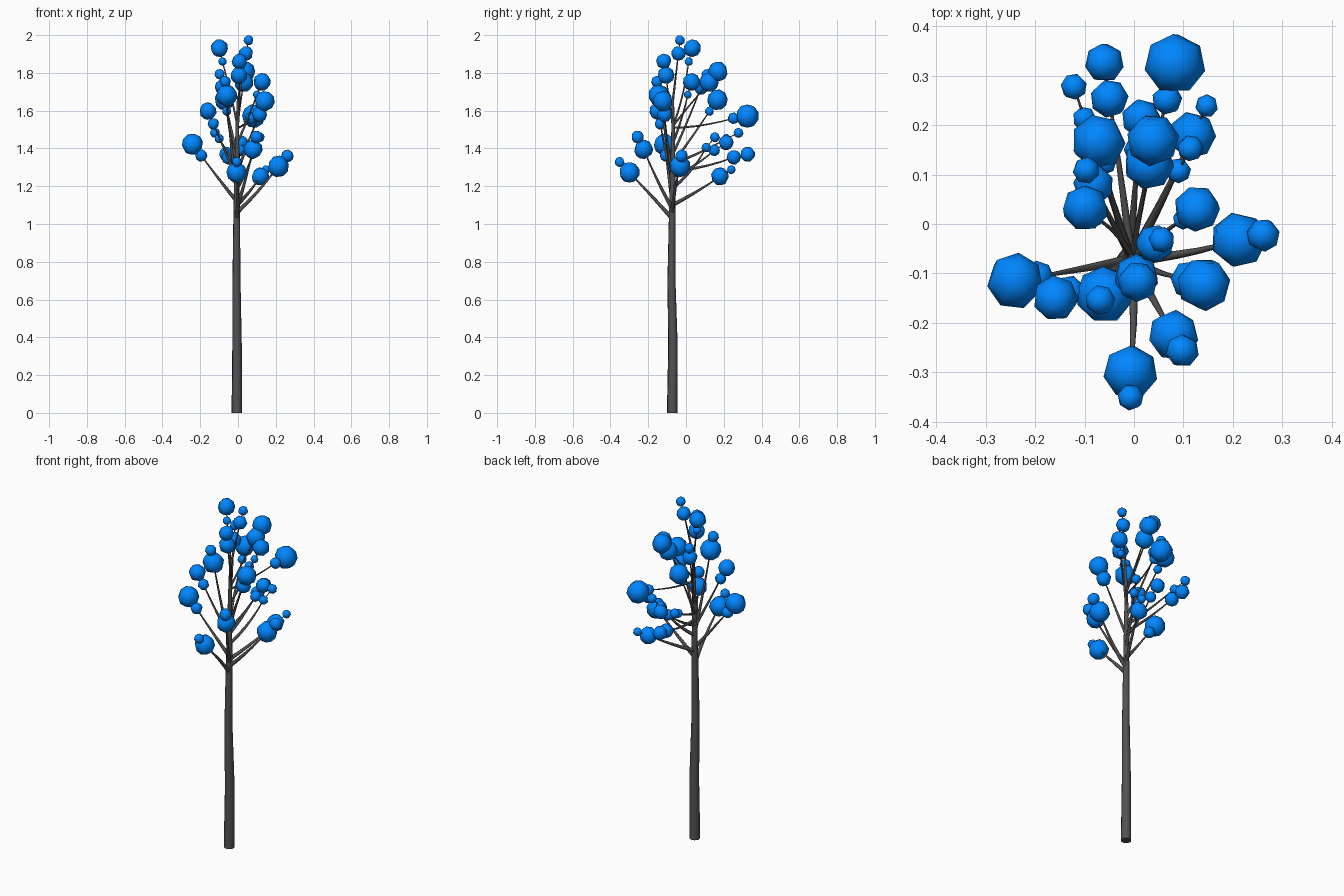
import bpy, math, random
from mathutils import Vector

if "Cube" in bpy.data.objects:
    bpy.data.objects.remove(bpy.data.objects["Cube"])

random.seed(4)


def material(name, color):
    m = bpy.data.materials.new(name)
    m.diffuse_color = (*color, 1)
    m.use_nodes = True
    m.node_tree.nodes["Principled BSDF"].inputs["Base Color"].default_value = m.diffuse_color
    return m


BARK = material("bark", (0.085, 0.085, 0.085))
BLUE = material("blue_leaf", (0.0, 0.24, 1.0))

# trunk centre line: x, y, z, radius
TRUNK = [(-.006, -.073, 0, .029), (-.005, -.069, .35, .026), (-.008, -.077, .7, .022),
         (-.007, -.073, 1.05, .018), (-.004, -.068, 1.5, .010),
         (.0, -.07, 1.65, .007), (.042, -.04, 1.903, .003), (.056, -.032, 1.973, .002)]

# branches: height on trunk, first leaf cluster x, y, z, then radii of first and tip cluster
BRANCHES = [
    (1.03, -.007, -.30, 1.273, .054, .026),
    (1.10, .118, .18, 1.252, .047, .023),
    (1.06, .212, -.032, 1.305, .056, .033),
    (1.12, -.195, -.107, 1.363, .032, .056),
    (1.28, -.05, .254, 1.353, .038, .039),
    (1.08, .08, -.225, 1.395, .05, .033),
    (1.25, .01, .15, 1.39, .03, .039),
    (1.32, -.10, .213, 1.452, .024, .026),
    (1.19, .09, .108, 1.405, .025, .026),
    (1.24, -.13, -.135, 1.53, .03, .045),
    (1.26, .115, -.113, 1.58, .04, .053),
    (1.51, .067, .252, 1.56, .03, .061),
    (1.32, -.06, .124, 1.597, .024, .054),
    (1.52, .03, .122, 1.75, .051, .052),
    (1.2, -.06, -.143, 1.68, .057, .03),
    (1.43, .10, .01, 1.685, .021, .046),
    (1.37, -.082, .08, 1.725, .04, .027),
    (1.52, -.082, .015, 1.86, .022, .046),
    (1.5, .005, -.107, 1.787, .045, .04),
]
STEP = .075  # spacing of the two clusters on a branch


def tube(name, points):
    """Tapered round tube through (x, y, z, radius) points."""
    cu = bpy.data.curves.new(name, 'CURVE')
    cu.dimensions = '3D'
    cu.bevel_depth = 1
    cu.bevel_resolution = 2
    cu.use_fill_caps = True
    sp = cu.splines.new('POLY')
    sp.points.add(len(points) - 1)
    for p, (x, y, z, r) in zip(sp.points, points):
        p.co = (x, y, z, 1)
        p.radius = r
    ob = bpy.data.objects.new(name, cu)
    bpy.context.collection.objects.link(ob)
    bpy.ops.object.select_all(action='DESELECT')
    ob.select_set(True)
    bpy.context.view_layer.objects.active = ob
    bpy.ops.object.convert(target='MESH')
    ob = bpy.context.object
    ob.data.materials.clear()
    ob.data.materials.append(BARK)
    bpy.ops.object.shade_smooth_by_angle(angle=math.radians(70))


def leaf(name, position, r):
    """Low-poly, softly shaded leaf cluster with a random tilt."""
    bpy.ops.mesh.primitive_uv_sphere_add(
        segments=7, ring_count=5, radius=r * 1.03, location=position,
        rotation=[random.uniform(-.5, .5), random.uniform(-.5, .5), random.uniform(0, math.tau)])
    bpy.ops.object.shade_smooth()
    ob = bpy.context.object
    ob.name = name
    ob.data.materials.append(BLUE)


def trunk_at(h):
    for a, b in zip(TRUNK, TRUNK[1:]):
        if a[2] <= h <= b[2]:
            return Vector(a[:3]).lerp(Vector(b[:3]), (h - a[2]) / (b[2] - a[2]))


# trunk and leader
tube("trunk", TRUNK)
leaf("leaf_top", TRUNK[-1][:3], .026)
leaf("leaf_leader", TRUNK[-2][:3], .038)

# branches, each with two leaf clusters in line
for i, (h, x, y, z, r1, r2) in enumerate(BRANCHES, 1):
    start, end = trunk_at(h), Vector((x, y, z))
    tip = end + (end - start).normalized() * STEP
    r0 = .012 - .013 * (h - 1.05)
    bend = start.lerp(end, .5) + Vector([random.uniform(-.015, .015) for _ in range(3)])
    bend.z -= .015
    path = []
    for k in range(6):
        t = k / 5
        p = start.lerp(bend, t).lerp(bend.lerp(end, t), t)
        path.append((*p, r0 + (.003 - r0) * t))
    tube(f"branch_{i}", path + [(*tip, .002)])
    leaf(f"leaf_{i}_inner", end, r1)
    leaf(f"leaf_{i}_tip", tip, r2)
